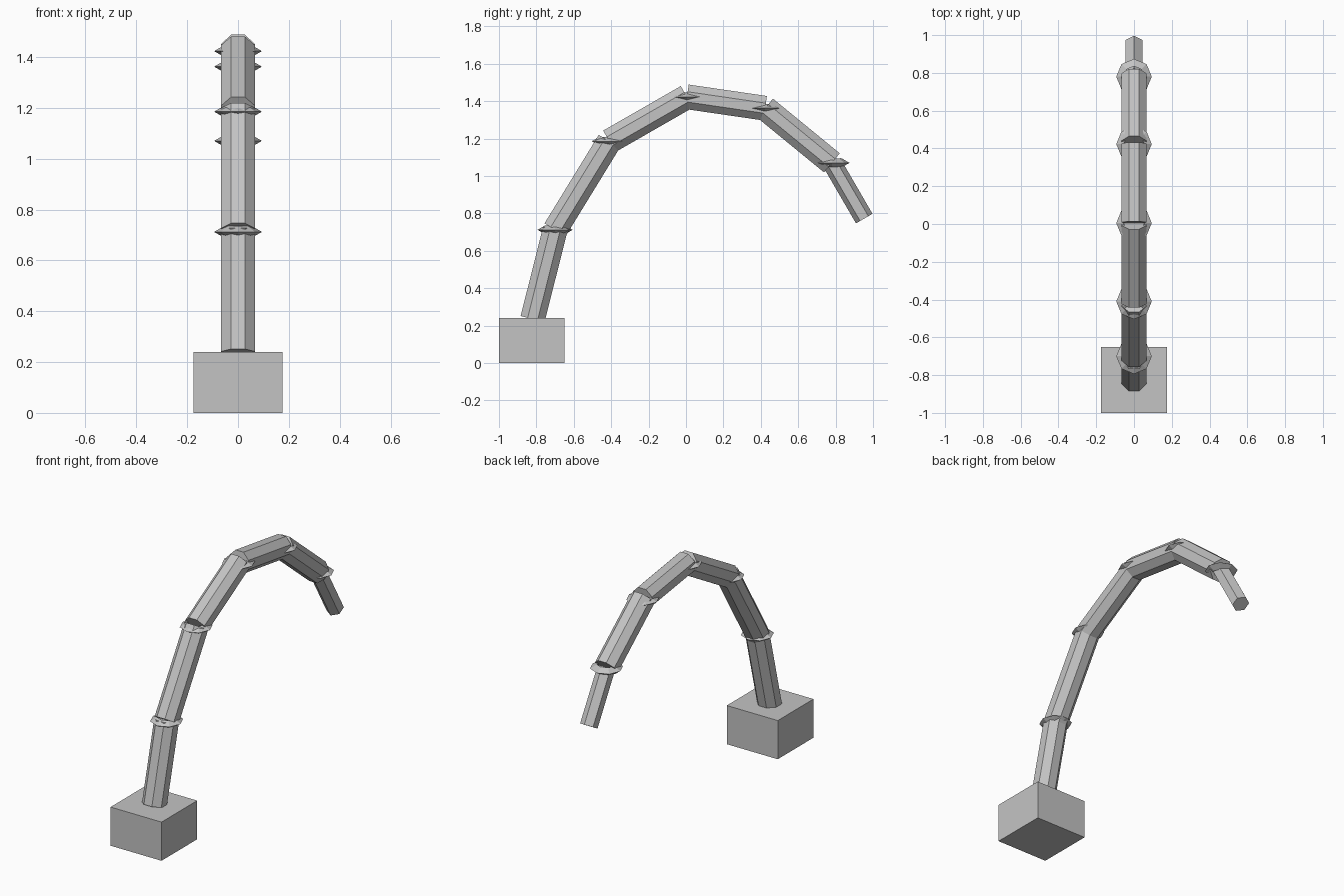
import bpy
import math
from mathutils import Vector, Matrix

cube = bpy.data.objects.get("Cube")
if cube:
    bpy.data.objects.remove(cube, do_unlink=True)

# Single flat colour
grey = bpy.data.materials.new("plain_grey")
grey.use_nodes = True
COLOUR = (0.55, 0.55, 0.55, 1)
grey.diffuse_color = COLOUR
grey.node_tree.nodes["Principled BSDF"].inputs["Base Color"].default_value = COLOUR


def finish(name):
    obj = bpy.context.object
    obj.name = name
    obj.data.materials.append(grey)
    return obj


def add_segment(name, start, end, radius, sides, twist):
    """Prism between two points of the arm's middle plane."""
    a, b = Vector((0, *start)), Vector((0, *end))
    bpy.ops.mesh.primitive_cylinder_add(vertices=sides, radius=radius, depth=(b - a).length)
    obj = finish(name)
    obj.data.transform(Matrix.Rotation(twist, 4, 'Z'))
    # Lean in the side plane only, so the flats stay aligned
    lean = math.atan2(b.y - a.y, b.z - a.z)
    obj.rotation_euler = (-lean, 0, 0)
    obj.location = (a + b) / 2


# Base block
bpy.ops.mesh.primitive_cube_add(size=1, location=(0, -0.825, 0.12))
finish("base_block").scale = (0.35, 0.35, 0.24)

# Arm joints as (y, z), from the base to the tip
joints = [(-0.82, 0.235), (-0.70, 0.712), (-0.41, 1.185), (0.005, 1.423),
          (0.423, 1.362), (0.78, 1.07), (0.953, 0.772)]

# Octagonal arm segments with flat sides, then a thinner hexagonal tip
for i, (start, end) in enumerate(zip(joints, joints[1:])):
    if i < 5:
        add_segment(f"arm_segment_{i + 1}", start, end, 0.0715, 8, math.pi / 8)
    else:
        add_segment("arm_tip", start, end, 0.051, 6, 0)

# Level joint rings with a sharp outer rim
for i, (y, z) in enumerate(joints[1:6]):
    bpy.ops.mesh.primitive_torus_add(major_segments=8, minor_segments=3,
                                     major_radius=0.068, minor_radius=0.026,
                                     location=(0, y, z))
    finish(f"joint_ring_{i + 1}")
